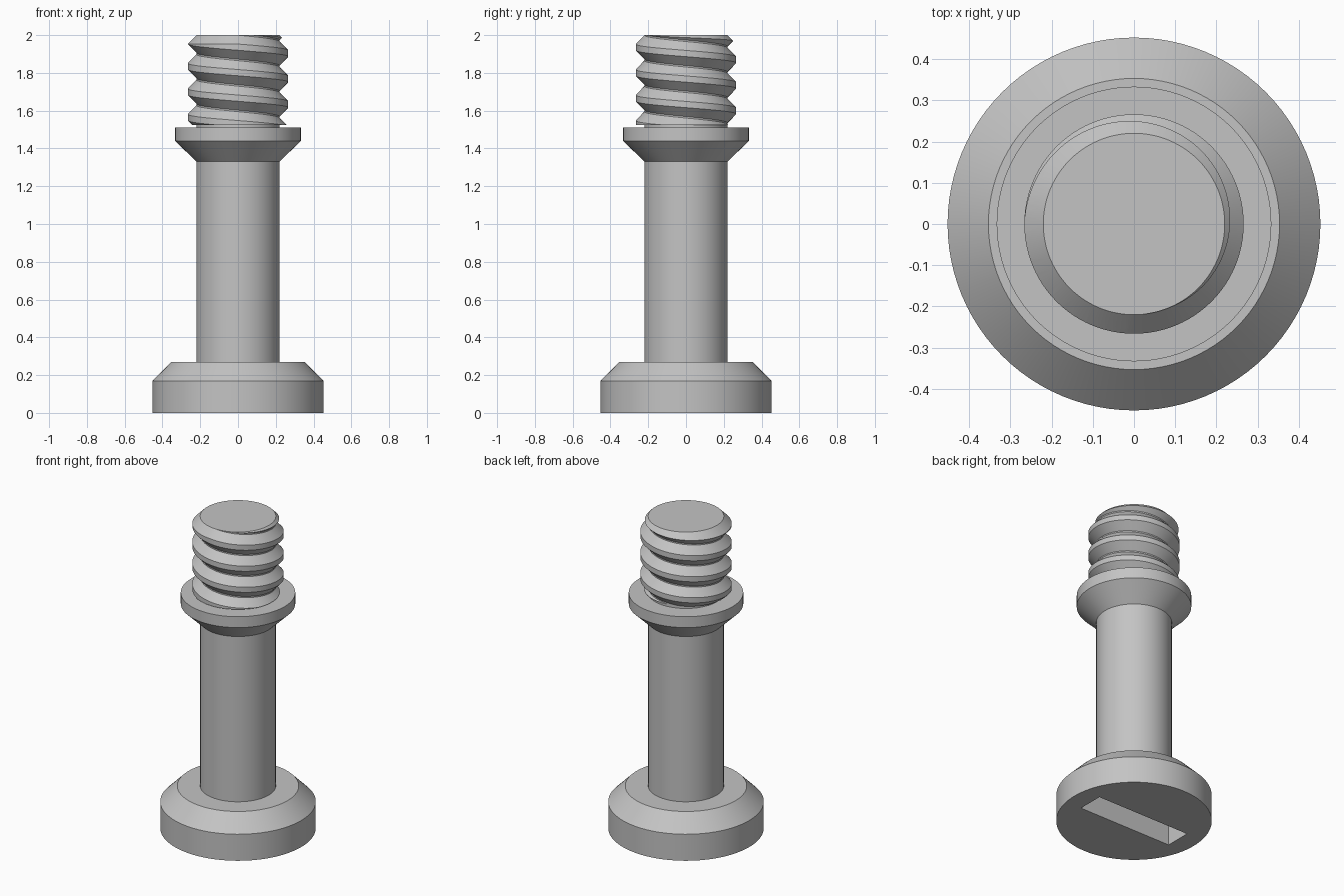
import bpy
import bmesh
from math import cos, sin, tau

cube = bpy.data.objects.get("Cube")
if cube:
    bpy.data.objects.remove(cube, do_unlink=True)

SEGMENTS = 96

steel = bpy.data.materials.new("plain grey steel")
steel.use_nodes = True
GREY = (0.55, 0.55, 0.55, 1)
steel.diffuse_color = GREY
steel.node_tree.nodes["Principled BSDF"].inputs["Base Color"].default_value = GREY


def add_object(name, bm):
    bmesh.ops.recalc_face_normals(bm, faces=bm.faces)
    mesh = bpy.data.meshes.new(name)
    bm.to_mesh(mesh)
    bm.free()
    mesh.materials.append(steel)
    obj = bpy.data.objects.new(name, mesh)
    bpy.context.collection.objects.link(obj)
    return obj


def lathe(name, profile):
    """Closed solid of revolution from (radius, z) points."""
    bm = bmesh.new()
    rings = [[bm.verts.new((r * cos(tau * i / SEGMENTS), r * sin(tau * i / SEGMENTS), z))
              for i in range(SEGMENTS)] for r, z in profile]
    for low, high in zip(rings, rings[1:]):
        for i in range(SEGMENTS):
            k = (i + 1) % SEGMENTS
            bm.faces.new((low[i], low[k], high[k], high[i]))
    bm.faces.new(rings[0])
    bm.faces.new(rings[-1])
    return add_object(name, bm)


def activate(obj):
    bpy.ops.object.select_all(action="DESELECT")
    obj.select_set(True)
    bpy.context.view_layer.objects.active = obj


def cut(obj, cutter, operation):
    mod = obj.modifiers.new("cut", "BOOLEAN")
    mod.operation = operation
    mod.solver = "EXACT"
    mod.object = cutter
    activate(obj)
    bpy.ops.object.modifier_apply(modifier=mod.name)
    bpy.data.objects.remove(cutter, do_unlink=True)


# Body: chamfered head, shank, flared collar and short neck
body = lathe("screw_body", [(0.452, 0), (0.452, 0.17), (0.353, 0.27), (0.22, 0.27),
                            (0.22, 1.33), (0.333, 1.44), (0.333, 1.51),
                            (0.22, 1.51), (0.22, 1.53)])

# Driver slot across the underside of the head
bm = bmesh.new()
bmesh.ops.create_cube(bm, size=1)
bmesh.ops.scale(bm, vec=(0.665, 0.167, 0.3), verts=bm.verts)
cut(body, add_object("slot_cutter", bm), "DIFFERENCE")

# Thread: trapezoid profile swept down a helix, turns sharing their roots
ROOT, CREST, PITCH, TOP, BOTTOM = 0.22, 0.266, 0.135, 2.0, 1.525
HALF_CREST, FLANK = 0.0165, 0.047
tooth = [(ROOT, -HALF_CREST - FLANK), (CREST, -HALF_CREST),
         (CREST, HALF_CREST), (ROOT, HALF_CREST + FLANK)]
bm = bmesh.new()
columns = []
for i in range(SEGMENTS + 1):
    a = tau * i / SEGMENTS
    middle = 1.97 + PITCH * (0.5 - i / SEGMENTS)
    columns.append([bm.verts.new((r * cos(a), r * sin(a), middle + turn * PITCH + dz))
                    for turn in range(-5, 4) for r, dz in tooth])
for left, right in zip(columns, columns[1:]):
    for j in range(len(left) - 1):
        bm.faces.new((left[j], right[j], right[j + 1], left[j + 1]))
bmesh.ops.remove_doubles(bm, verts=bm.verts, dist=0.0005)
for z, side in ((BOTTOM, -1), (TOP + 0.05, 1)):
    bmesh.ops.bisect_plane(bm, geom=bm.verts[:] + bm.edges[:] + bm.faces[:],
                           plane_co=(0, 0, z), plane_no=(0, 0, side), clear_outer=True)
bmesh.ops.holes_fill(bm, edges=[e for e in bm.edges if e.is_boundary], sides=0)
thread = add_object("screw_thread", bm)

# Conical chamfer at the free end of the thread
envelope = lathe("chamfer_cutter", [(0.3, BOTTOM - 0.1), (0.3, TOP - 0.08), (ROOT, TOP)])
cut(thread, envelope, "INTERSECT")

for obj in (body, thread):
    activate(obj)
    bpy.ops.object.shade_smooth_by_angle(angle=0.5)
